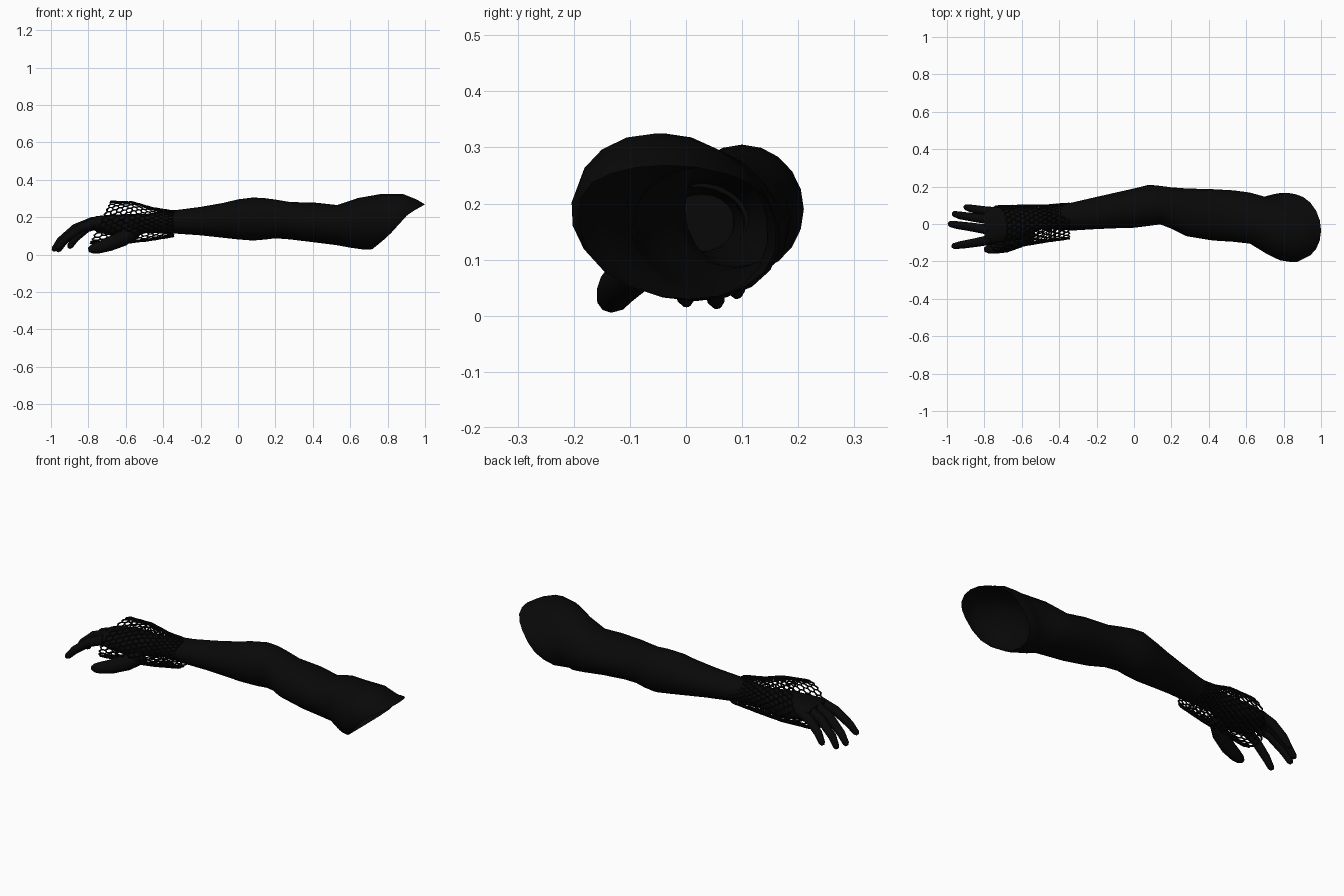
import bpy, bmesh, math
from mathutils import Vector

if "Cube" in bpy.data.objects:
    bpy.data.objects.remove(bpy.data.objects["Cube"])

black = bpy.data.materials.new("matte black")
black.diffuse_color = (0.0025, 0.0025, 0.0025, 1)
black.use_nodes = True
black.node_tree.nodes["Principled BSDF"].inputs["Base Color"].default_value = black.diffuse_color


def finish(name, bm, angle=60):
    bmesh.ops.recalc_face_normals(bm, faces=bm.faces)
    me = bpy.data.meshes.new(name)
    bm.to_mesh(me)
    bm.free()
    me.materials.append(black)
    ob = bpy.data.objects.new(name, me)
    bpy.context.collection.objects.link(ob)
    bpy.ops.object.select_all(action='DESELECT')
    ob.select_set(True)
    bpy.context.view_layer.objects.active = ob
    bpy.ops.object.shade_smooth_by_angle(angle=math.radians(angle))
    return ob


def loft(name, rings, cap_start=True, cap_end=True):
    bm = bmesh.new()
    loops = [[bm.verts.new(p) for p in r] for r in rings]
    n = len(loops[0])
    for a, b in zip(loops, loops[1:]):
        for i in range(n):
            j = (i + 1) % n
            bm.faces.new((a[i], a[j], b[j], b[i]))
    if cap_start:
        bm.faces.new(loops[0])
    if cap_end:
        bm.faces.new(loops[-1])
    return finish(name, bm)


def oval(x, lean, y0, y1, z0, z1, skew=0, n=20, p=1.0):
    """Oval ring facing x; lean pushes its top toward +x, skew toward -y."""
    pts = []
    for i in range(n):
        a = 2 * math.pi * i / n
        c, s = math.cos(a), math.sin(a)
        c = math.copysign(abs(c) ** p, c)
        s2 = math.copysign(abs(s) ** p, s)
        pts.append((x + lean * s, (y0 + y1) / 2 + c * (y1 - y0) / 2 - skew * s,
                    (z0 + z1) / 2 + s2 * (z1 - z0) / 2))
    return pts


# arm from wrist to the slanted open shoulder
arm = [(-.50, 0, -.03, .085, .115, .215), (-.42, 0, -.03, .098, .115, .232),
       (-.33, 0, -.035, .115, .112, .238), (-.20, 0, -.027, .145, .103, .255),
       (-.08, 0, -.022, .172, .09, .276), (.0, 0, -.02, .19, .081, .295),
       (.08, 0, -.01, .21, .075, .305), (.14, 0, -.002, .204, .08, .302),
       (.20, 0, -.025, .196, .087, .294), (.28, 0, -.065, .19, .081, .281),
       (.42, 0, -.088, .186, .064, .277), (.53, 0, -.095, .18, .05, .265, .01),
       (.62, .02, -.105, .168, .037, .302, .02), (.71, .06, -.16, .143, .03, .325, .03),
       (.78, .10, -.194, .158, .026, .325, .035), (.83, .125, -.202, .165, .026, .295, .035)]
rings = [oval(*r) for r in arm]
# the open edge: sides pulled back so it curves in toward the tip
edge = []
for x, y, z in oval(.86, .14, -.19, .16, .03, .262, .02):
    edge.append((x, y, z + .03 * max(0, 1 - abs(z - .19) / .09)))
loft("arm", rings + [edge], cap_end=False)

# palm
palm = [(-.49, 0, -.028, .085, .115, .216), (-.55, 0, -.05, .09, .105, .217),
        (-.62, 0, -.085, .095, .095, .215), (-.70, 0, -.098, .094, .105, .212),
        (-.76, 0, -.108, .088, .125, .205), (-.80, 0, -.098, .065, .145, .192)]
loft("palm", [oval(*r, p=.8) for r in palm])


# fingers: round tubes along a bent path with a narrowing tip
def finger(name, path, radii, n=10):
    pts = [Vector(p) for p in path]
    tip = (pts[-1] - pts[-2]).normalized()
    pts.append(pts[-1] + tip * radii[-1] * .8)
    radii = list(radii) + [radii[-1] * .5]
    rings = []
    for i, p in enumerate(pts):
        t = (pts[min(i + 1, len(pts) - 1)] - pts[max(i - 1, 0)]).normalized()
        u = t.cross(Vector((0, 1, 0))).normalized()
        v = t.cross(u)
        rings.append([p + radii[i] * (u * math.cos(a) + v * math.sin(a))
                      for a in (2 * math.pi * k / n for k in range(n))])
    loft(name, rings)


slim = (.028, .024, .021, .016)
finger("little_finger", [(-.74, .063, .168), (-.81, .073, .142),
                         (-.87, .083, .088), (-.898, .09, .045)], slim)
finger("ring_finger", [(-.76, .022, .174), (-.85, .034, .143),
                       (-.93, .046, .073), (-.96, .054, .027)], slim)
finger("middle_finger", [(-.77, -.032, .176), (-.87, -.016, .14),
                         (-.95, -.005, .073), (-.982, .0, .03)], slim)
finger("index_finger", [(-.76, -.083, .172), (-.85, -.1, .138),
                        (-.925, -.112, .08), (-.962, -.118, .04)], slim)
finger("thumb", [(-.55, -.04, .125), (-.62, -.088, .085), (-.69, -.118, .055),
                 (-.75, -.13, .036), (-.78, -.135, .029)],
       (.038, .042, .037, .031, .024))

# honeycomb wrist brace: hexagon cells wrapped on a flared tube
sections = [(0, -.345, 0, -.078, .11, .097, .232), (.35, -.47, .01, -.095, .1, .075, .25),
            (.65, -.59, .03, -.115, .1, .06, .28), (1, -.735, .055, -.145, .095, .06, .285)]


def on_brace(u, a):
    for lo, hi in zip(sections, sections[1:]):
        if u <= hi[0] or hi is sections[-1]:
            t = (u - lo[0]) / (hi[0] - lo[0])
            x, lean, y0, y1, z0, z1 = [l + (h - l) * t for l, h in zip(lo[1:], hi[1:])]
            break
    s, c = math.sin(a), math.cos(a)
    return (x + lean * s, (y0 + y1) / 2 + c * (y1 - y0) / 2,
            (z0 + z1) / 2 + s * (z1 - z0) / 2)


bm = bmesh.new()
cols, around = 14, 24
du, da = 1 / (cols + 1 / 3), 2 * math.pi / around
shape = [(-2 / 3, 0), (-1 / 3, -.5), (1 / 3, -.5), (2 / 3, 0), (1 / 3, .5), (-1 / 3, .5)]
for i in range(cols):
    for j in range(around):
        uc = (i + 2 / 3) * du
        ac = (j + .5 * (i % 2)) * da
        bm.faces.new([bm.verts.new(on_brace(uc + p * du, ac + q * da)) for p, q in shape])
bmesh.ops.remove_doubles(bm, verts=bm.verts, dist=.0005)
brace = finish("wrist_brace", bm)
wire = brace.modifiers.new("lattice", 'WIREFRAME')
wire.thickness = .01
wire.use_even_offset = False
wire.use_boundary = True
